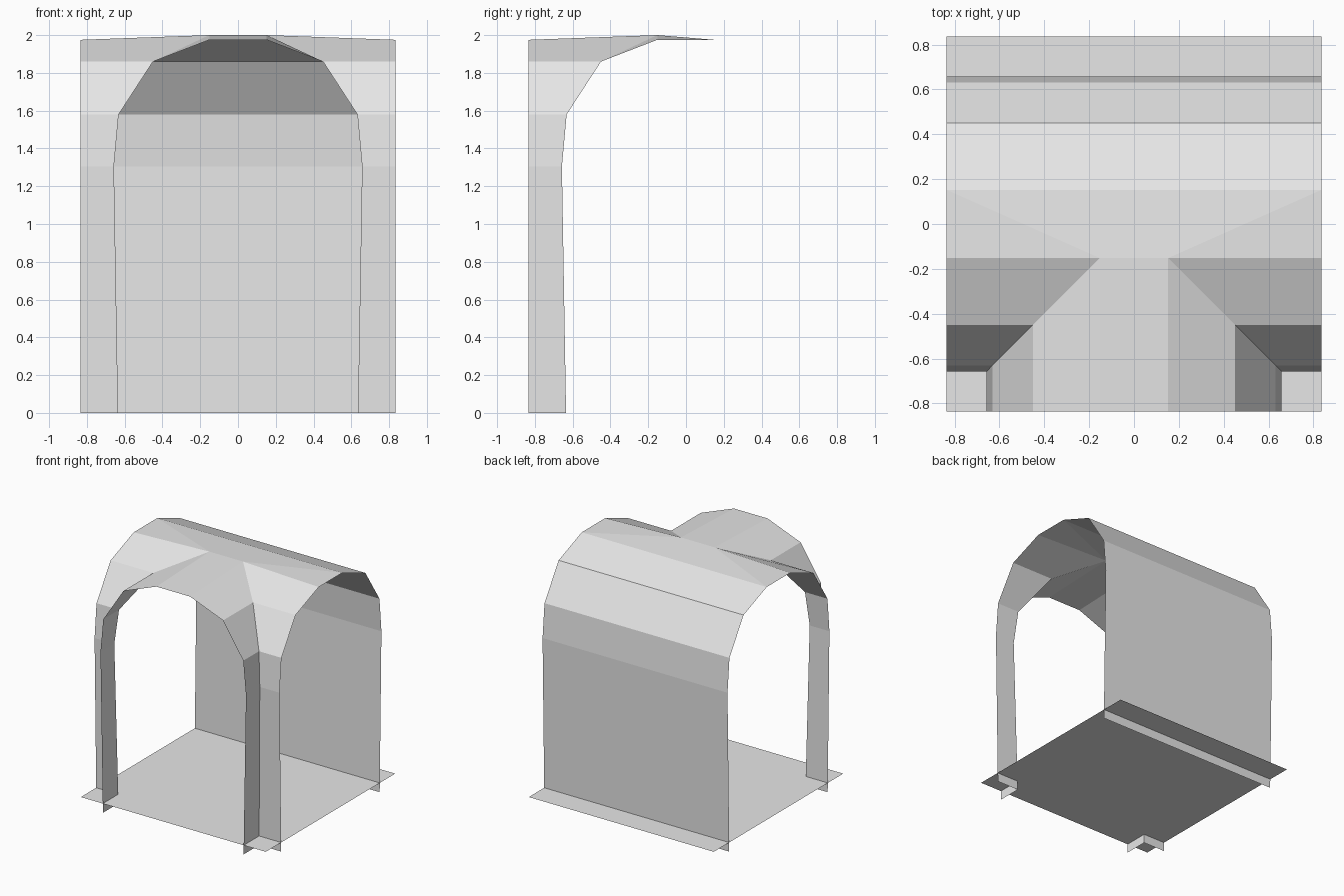
import bpy

cube = bpy.data.objects.get("Cube")
if cube:
    bpy.data.objects.remove(cube, do_unlink=True)

END = 0.835        # reach of the three tunnel mouths
FLOOR_Z = 0.075
ROOF_Z = 1.975     # crown height at the mouths
PEAK_Z = 2.0       # crown height at the crossing
CROWN = 0.152      # half width of the flat crown

# Half of the arch section: (distance from tunnel axis, height)
ARCH = [(0.635, 0), (0.657, 1.305), (0.632, 1.58), (0.45, 1.86), (CROWN, ROOF_Z)]

grey = bpy.data.materials.new("plain grey")
grey.use_nodes = True
colour = (0.8, 0.8, 0.8, 1)
grey.diffuse_color = colour
grey.node_tree.nodes["Principled BSDF"].inputs["Base Color"].default_value = colour


def make(name, verts, faces):
    mesh = bpy.data.meshes.new(name)
    mesh.from_pydata(verts, [], faces)
    mesh.materials.append(grey)
    obj = bpy.data.objects.new(name, mesh)
    bpy.context.collection.objects.link(obj)
    return obj


def loft(name, rows, flip=False):
    """Join rows of points, all the same length, with quads."""
    n = len(rows[0])
    verts = [p for row in rows for p in row]
    faces = []
    for r in range(len(rows) - 1):
        for c in range(n - 1):
            a = r * n + c
            quad = (a, a + 1, a + n + 1, a + n)
            faces.append(quad[::-1] if flip else quad)
    return make(name, verts, faces)


# Floor slab
make("floor", [(-END, -END, FLOOR_Z), (END, -END, FLOOR_Z),
               (END, END, FLOOR_Z), (-END, END, FLOOR_Z)], [(0, 1, 2, 3)])

# Closed back wall curving up into the roof
loft("back_wall", [[(END, h, z), (-END, h, z)] for h, z in ARCH])

# Two front corners, each folding from the side tunnel into the front tunnel
for side, name in ((1, "left_corner"), (-1, "right_corner")):
    rows = []
    for i, (h, z) in enumerate(ARCH):
        fold_z = PEAK_Z if i == len(ARCH) - 1 else z
        rows.append([(side * h, -END, z), (side * h, -h, fold_z), (side * END, -h, z)])
    loft(name, rows, flip=side < 0)

# Crown of the roof, rising gently to the crossing
crown = [(-END, CROWN, ROOF_Z), (END, CROWN, ROOF_Z),
         (END, -CROWN, ROOF_Z), (CROWN, -CROWN, PEAK_Z),
         (-CROWN, -CROWN, PEAK_Z), (-END, -CROWN, ROOF_Z),
         (-CROWN, -END, ROOF_Z), (CROWN, -END, ROOF_Z)]
make("roof_crown", crown, [(0, 4, 3, 1), (1, 3, 2), (0, 5, 4), (4, 6, 7, 3)])
